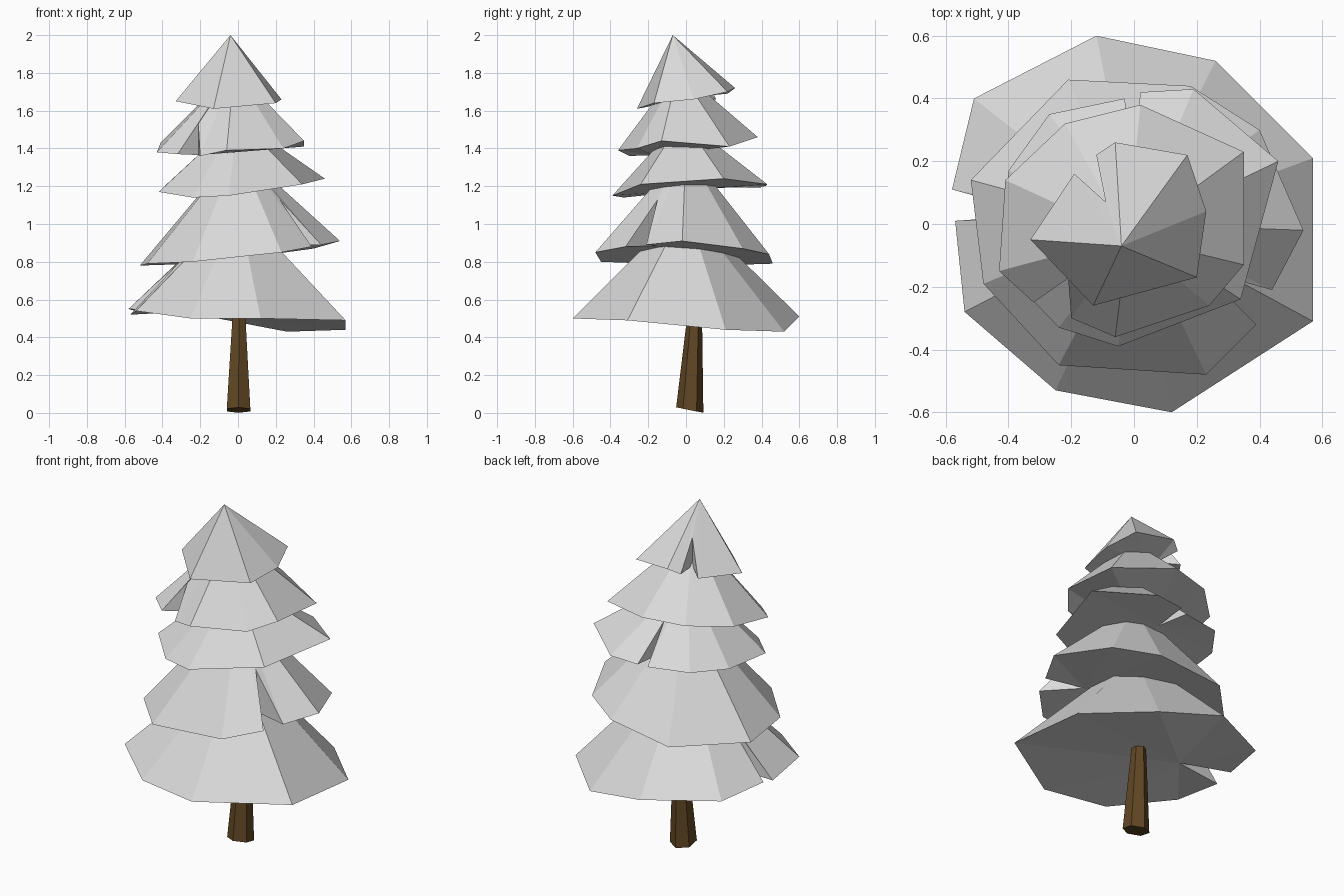
import bpy
import bmesh
import math
from mathutils import Vector

default_cube = bpy.data.objects.get("Cube")
if default_cube:
    bpy.data.objects.remove(default_cube, do_unlink=True)


def make_material(name, colour):
    material = bpy.data.materials.new(name)
    material.use_nodes = True
    rgba = (*colour, 1.0)
    material.diffuse_color = rgba
    material.node_tree.nodes["Principled BSDF"].inputs["Base Color"].default_value = rgba
    return material


def finish_object(name, mesh_builder, material):
    """Turn a bmesh into a flat shaded object with one material."""
    bmesh.ops.recalc_face_normals(mesh_builder, faces=mesh_builder.faces)
    mesh = bpy.data.meshes.new(name)
    mesh_builder.to_mesh(mesh)
    mesh_builder.free()
    mesh.materials.append(material)
    scene_object = bpy.data.objects.new(name, mesh)
    bpy.context.collection.objects.link(scene_object)
    return scene_object


def add_branch_tier(name, apex, split_top, rim, material):
    """Pointed skirt of branches; a split opens between the last and first rim points."""
    builder = bmesh.new()
    split_base = Vector(split_top)
    split_base.z = (rim[0][2] + rim[-1][2]) / 2

    tip = builder.verts.new(apex)
    upper = builder.verts.new(split_top)
    lower = builder.verts.new(split_base)
    edge = [builder.verts.new(point) for point in rim]

    # sloping faces
    for start, end in zip(edge, edge[1:]):
        builder.faces.new((tip, start, end))
    builder.faces.new((tip, upper, edge[0]))
    builder.faces.new((tip, edge[-1], upper))
    # walls of the split
    builder.faces.new((upper, lower, edge[0]))
    builder.faces.new((upper, edge[-1], lower))
    # underside
    for start, end in zip(edge, edge[1:]):
        builder.faces.new((lower, end, start))
    return finish_object(name, builder, material)


def add_trunk(name, rings, sides, material):
    """Tapered, slightly leaning trunk; each ring is centre, radius, slant."""
    builder = bmesh.new()
    loops = []
    for (x, y, z), radius, slant in rings:
        loop = []
        for index in range(sides):
            angle = math.tau * (index + 0.5) / sides
            across, along = radius * math.cos(angle), radius * math.sin(angle)
            loop.append(builder.verts.new((x + across, y + along, z + slant * along)))
        loops.append(loop)
    for bottom, top in zip(loops, loops[1:]):
        for index in range(sides):
            after = (index + 1) % sides
            builder.faces.new((bottom[index], bottom[after], top[after], top[index]))
    builder.faces.new(loops[0][::-1])
    builder.faces.new(loops[-1])
    return finish_object(name, builder, material)


foliage = make_material("pale grey foliage", (0.7, 0.7, 0.7))
bark = make_material("brown bark", (0.12, 0.063, 0.017))

# trunk
add_trunk("trunk", [((0.003, 0.02, 0.015), 0.072, -0.2),
                    ((0.005, 0.045, 0.5), 0.04, 0),
                    ((0.005, 0.05, 0.7), 0.03, 0)], 6, bark)

# branch tiers, bottom to top
add_branch_tier("bottom_tier", (0, 0, 1.1), (-0.29, 0.03, 0.82), [
    (-0.57, 0.01, 0.52), (-0.54, -0.28, 0.54), (-0.25, -0.53, 0.5),
    (0.12, -0.6, 0.5), (0.57, -0.31, 0.49), (0.57, 0.21, 0.44),
    (0.26, 0.52, 0.43), (-0.12, 0.6, 0.51), (-0.51, 0.4, 0.53),
    (-0.58, 0.11, 0.55)], foliage)

add_branch_tier("lower_tier", (0, 0, 1.4), (0.22, -0.15, 1.13), [
    (0.44, -0.21, 0.89), (0.54, -0.02, 0.91), (0.4, 0.3, 0.87),
    (0.18, 0.44, 0.84), (-0.21, 0.46, 0.79), (-0.52, 0.14, 0.78),
    (-0.48, -0.19, 0.79), (-0.24, -0.45, 0.8), (0.23, -0.48, 0.85),
    (0.39, -0.32, 0.88)], foliage)

add_branch_tier("middle_tier", (0, -0.02, 1.56), (0, 0.2, 1.38), [
    (-0.03, 0.4, 1.19), (-0.27, 0.35, 1.2), (-0.4, 0.17, 1.19),
    (-0.42, -0.14, 1.17), (-0.24, -0.33, 1.14), (-0.05, -0.39, 1.15),
    (0.34, -0.24, 1.21), (0.46, 0.2, 1.24), (0.19, 0.43, 1.21),
    (0.02, 0.42, 1.2)], foliage)

add_branch_tier("upper_tier", (-0.02, -0.04, 1.82), (-0.21, -0.17, 1.53), [
    (-0.2, -0.3, 1.36), (-0.06, -0.36, 1.39), (0.24, -0.26, 1.4),
    (0.35, -0.13, 1.44), (0.35, 0.23, 1.41), (0.02, 0.38, 1.46),
    (-0.22, 0.32, 1.45), (-0.41, 0.14, 1.43), (-0.43, -0.15, 1.38),
    (-0.32, -0.25, 1.37)], foliage)

add_branch_tier("top_tier", (-0.04, -0.07, 2), (-0.09, 0.07, 1.84), [
    (-0.12, 0.22, 1.69), (-0.06, 0.26, 1.72), (0.17, 0.22, 1.7),
    (0.23, 0.04, 1.66), (0.2, -0.17, 1.64), (-0.13, -0.26, 1.61),
    (-0.33, -0.05, 1.65), (-0.19, 0.16, 1.66)], foliage)
